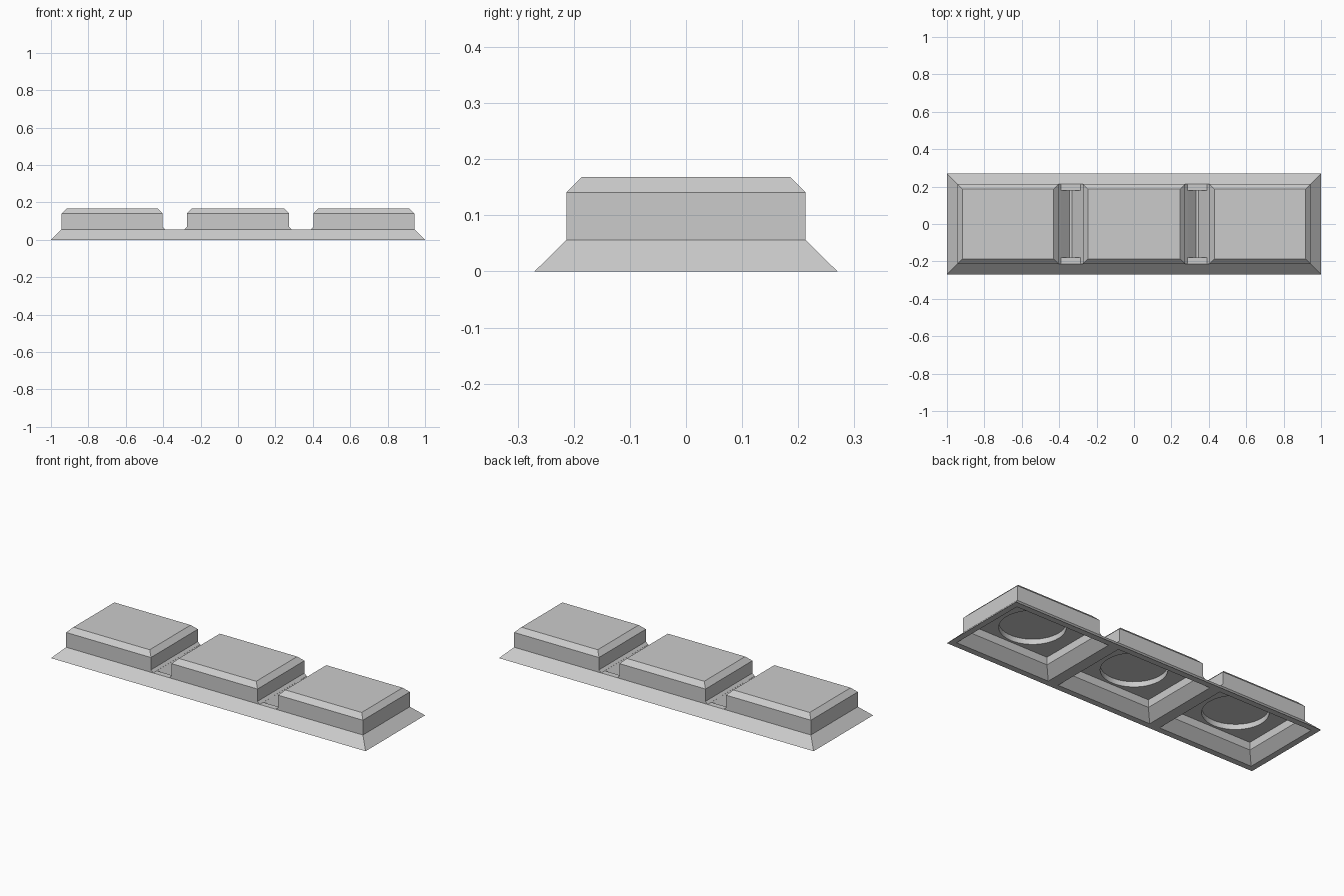
import bpy, bmesh, math

if "Cube" in bpy.data.objects:
    bpy.data.objects.remove(bpy.data.objects["Cube"])

GREY = (0.6, 0.6, 0.6, 1)
grey = bpy.data.materials.new("plain_grey")
grey.use_nodes = True
grey.diffuse_color = GREY
grey.node_tree.nodes["Principled BSDF"].inputs["Base Color"].default_value = GREY


def loft(name, rings):
    """Closed solid skinned through rings of points."""
    bm = bmesh.new()
    loops = [[bm.verts.new(p) for p in ring] for ring in rings]
    n = len(loops[0])
    for a, b in zip(loops, loops[1:]):
        for i in range(n):
            j = (i + 1) % n
            bm.faces.new((a[i], a[j], b[j], b[i]))
    bm.faces.new(loops[0][::-1])
    bm.faces.new(loops[-1])
    bmesh.ops.recalc_face_normals(bm, faces=bm.faces)
    mesh = bpy.data.meshes.new(name)
    bm.to_mesh(mesh)
    bm.free()
    mesh.materials.append(grey)
    obj = bpy.data.objects.new(name, mesh)
    bpy.context.collection.objects.link(obj)
    return obj


def rect(x0, x1, y, z):
    return [(x0, -y, z), (x1, -y, z), (x1, y, z), (x0, y, z)]


def circle(x, r, z, n=48):
    turn = 2 * math.pi / n
    return [(x + r * math.cos(i * turn), r * math.sin(i * turn), z) for i in range(n)]


def combine(target, tool, operation):
    """Bake one boolean and discard the helper."""
    mod = target.modifiers.new("combine", "BOOLEAN")
    mod.operation, mod.solver, mod.object = operation, "EXACT", tool
    tool.hide_render = True
    graph = bpy.context.evaluated_depsgraph_get()
    mesh = bpy.data.meshes.new_from_object(target.evaluated_get(graph))
    target.modifiers.clear()
    target.data = mesh
    bpy.data.objects.remove(tool)


# Flared base
body = loft("housing", [rect(-1, 1, 0.27, 0), rect(-0.943, 0.943, 0.213, 0.056)])

# Three chamfered blocks, with small fillets toward the gaps
for x0, x1 in ((-0.943, -0.404), (-0.273, 0.273), (0.404, 0.943)):
    left = 0 if x0 < -0.9 else 0.014
    right = 0 if x1 > 0.9 else 0.014
    block = loft("block", [
        rect(x0 - left, x1 + right, 0.213, 0.04),
        rect(x0 - left, x1 + right, 0.213, 0.056),
        rect(x0, x1, 0.213, 0.07),
        rect(x0, x1, 0.213, 0.141),
        rect(x0 + 0.027, x1 - 0.027, 0.186, 0.168)])
    combine(body, block, "UNION")

# Sloped grooves between the blocks, closed by a bridge at each end
for x in (-0.3385, 0.3385):
    groove = loft("groove", [
        rect(x - h, x + h, 0.18, z) for h, z in ((0.006, 0.007), (0.052, 0.056), (0.052, 0.1))])
    combine(body, groove, "DIFFERENCE")

# Hollow underside: per block a flared cavity with upright walls and a round recess
for x in (-0.665, 0, 0.665):
    cavity = loft("cavity", [
        rect(x - h, x + h, y, z) for h, y, z in (
            (0.31, 0.245, -0.01), (0.248, 0.183, 0.052), (0.248, 0.183, 0.096))])
    combine(body, cavity, "DIFFERENCE")
    recess = loft("recess", [circle(x, 0.17, 0.08), circle(x, 0.17, 0.126)])
    combine(body, recess, "DIFFERENCE")

# Smooth only the round recess walls
bpy.ops.object.select_all(action="DESELECT")
body.select_set(True)
bpy.context.view_layer.objects.active = body
bpy.ops.object.shade_smooth_by_angle(angle=math.radians(30))
